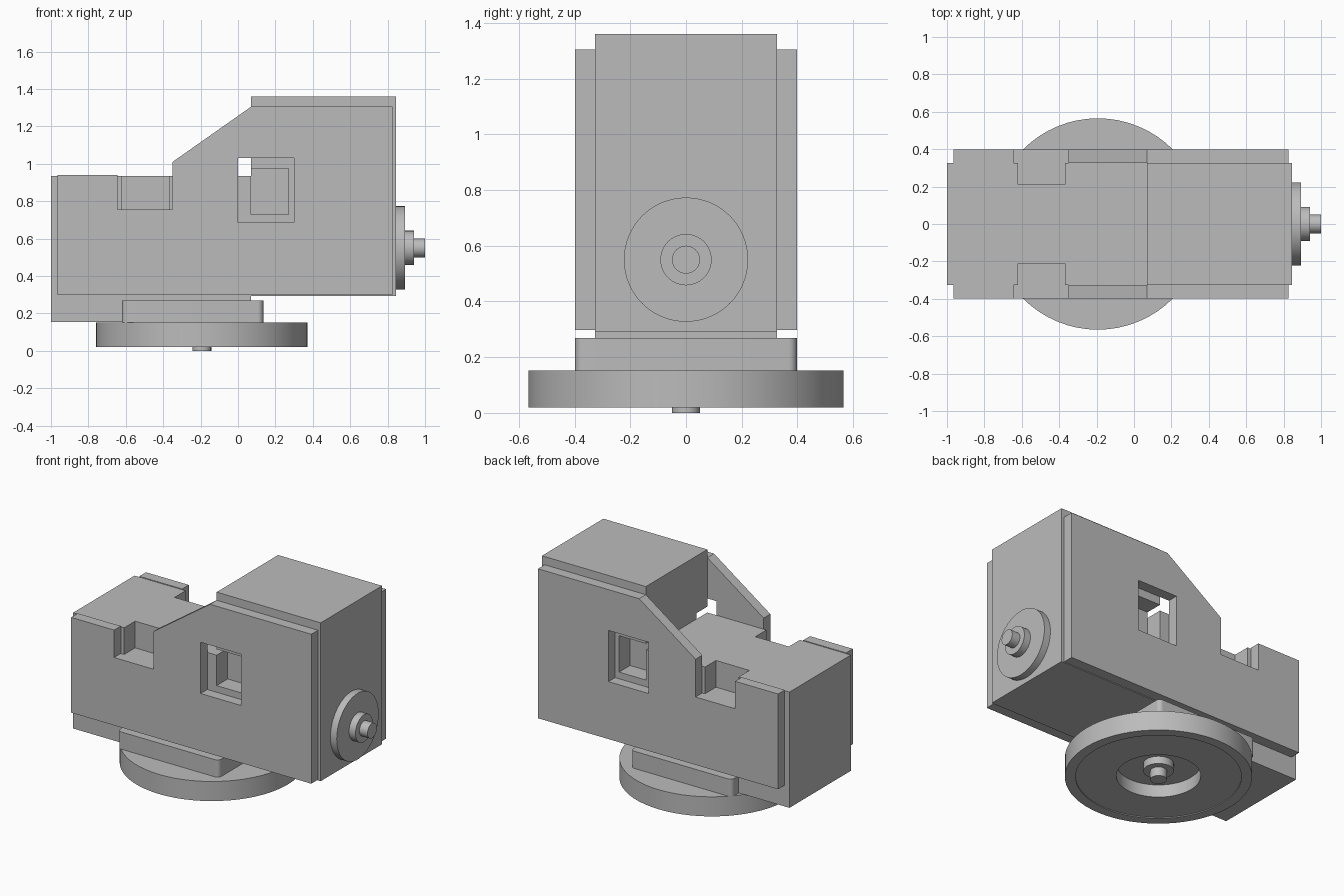
import bpy
import bmesh
from math import pi, radians
from mathutils import Matrix

default = bpy.data.objects.get("Cube")
if default:
    bpy.data.objects.remove(default, do_unlink=True)

grey = bpy.data.materials.new("plain grey")
grey.use_nodes = True
colour = (0.5, 0.5, 0.5, 1)
grey.diffuse_color = colour
grey.node_tree.nodes["Principled BSDF"].inputs["Base Color"].default_value = colour


def finish(name, bm):
    bmesh.ops.recalc_face_normals(bm, faces=bm.faces[:])
    mesh = bpy.data.meshes.new(name)
    bm.to_mesh(mesh)
    bm.free()
    mesh.materials.append(grey)
    obj = bpy.data.objects.new(name, mesh)
    bpy.context.collection.objects.link(obj)
    return obj


def activate(obj):
    bpy.ops.object.select_all(action='DESELECT')
    obj.select_set(True)
    bpy.context.view_layer.objects.active = obj


def slab(name, outline, y0, y1):
    """Extrude an x-z outline from y0 to y1."""
    bm = bmesh.new()
    face = bm.faces.new([bm.verts.new((x, y0, z)) for x, z in outline])
    side = bmesh.ops.extrude_face_region(bm, geom=[face])["geom"]
    verts = [v for v in side if isinstance(v, bmesh.types.BMVert)]
    bmesh.ops.translate(bm, verts=verts, vec=(0, y1 - y0, 0))
    return finish(name, bm)


def box(name, x0, x1, y0, y1, z0, z1):
    return slab(name, [(x0, z0), (x1, z0), (x1, z1), (x0, z1)], y0, y1)


def cut(obj, *limits):
    """Subtract a box from obj."""
    cutter = box("cutter", *limits)
    cutter.hide_render = True
    mod = obj.modifiers.new("cut", 'BOOLEAN')
    mod.operation, mod.solver, mod.object = 'DIFFERENCE', 'EXACT', cutter
    activate(obj)
    bpy.ops.object.modifier_apply(modifier=mod.name)
    bpy.data.objects.remove(cutter, do_unlink=True)


def lathe(name, profile, matrix):
    """Spin an (r, z) profile that begins and ends on the axis."""
    bm = bmesh.new()
    verts = [bm.verts.new((r, 0, z)) for r, z in profile]
    edges = [bm.edges.new(pair) for pair in zip(verts, verts[1:])]
    bmesh.ops.spin(bm, geom=verts + edges, cent=(0, 0, 0), axis=(0, 0, 1),
                   angle=2 * pi, steps=64, use_duplicate=False)
    bmesh.ops.remove_doubles(bm, verts=bm.verts[:], dist=0.0005)
    bm.transform(matrix)
    obj = finish(name, bm)
    activate(obj)
    bpy.ops.object.shade_smooth_by_angle(angle=radians(30))
    return obj


# Core blocks: low front block with top notches, tall rear block with pockets
low_block = box("low_block", -1, 0.07, -0.327, 0.327, 0.155, 0.935)
tall_block = box("tall_block", 0.07, 0.845, -0.327, 0.327, 0.293, 1.36)
for s in (-1, 1):
    ys = sorted((s * 0.21, s * 0.5))
    cut(low_block, -0.62, -0.37, *ys, 0.755, 1.1)
    cut(tall_block, -0.1, 0.27, *ys, 0.73, 0.975)

# Side panels with a stepped, sloping outline and a square window
outline = [(-0.965, 0.298), (0.825, 0.298), (0.825, 1.305), (0.07, 1.305),
           (-0.35, 1.01), (-0.35, 0.755), (-0.645, 0.755), (-0.645, 0.94),
           (-0.965, 0.94)]
for name, s in (("right_panel", -1), ("left_panel", 1)):
    panel = slab(name, outline, *sorted((s * 0.327, s * 0.398)))
    cut(panel, 0, 0.3, *sorted((s * 0.2, s * 0.6)), 0.685, 1.03)

# Mounting block with rounded upright corners
base = box("mounting_block", -0.62, 0.135, -0.398, 0.398, 0.15, 0.268)
bm = bmesh.new()
bm.from_mesh(base.data)
upright = [e for e in bm.edges
           if abs(e.verts[0].co.z - e.verts[1].co.z) > 0.05]
bmesh.ops.bevel(bm, geom=upright, offset=0.03, segments=6, profile=0.5,
                affect='EDGES')
bm.to_mesh(base.data)
bm.free()
activate(base)
bpy.ops.object.shade_smooth_by_angle(angle=radians(30))

# Turntable disc, hollow underneath with a stepped pin
at_base = Matrix.Translation((-0.193, 0, 0))
lathe("turntable", [(0, 0.152), (0.565, 0.152), (0.565, 0.02), (0.5, 0.02),
                    (0.5, 0.026), (0.255, 0.026), (0.255, 0.11), (0, 0.11)],
      at_base)
lathe("turntable_pin", [(0, 0.112), (0.092, 0.112), (0.092, 0.06),
                        (0.05, 0.06), (0.05, 0), (0, 0)], at_base)

# Stepped round connector on the end face
lathe("end_connector", [(0, 0), (0.223, 0), (0.223, 0.047), (0.092, 0.047),
                        (0.092, 0.095), (0.05, 0.095), (0.05, 0.155), (0, 0.155)],
      Matrix.Translation((0.845, 0, 0.55)) @ Matrix.Rotation(pi / 2, 4, 'Y'))
